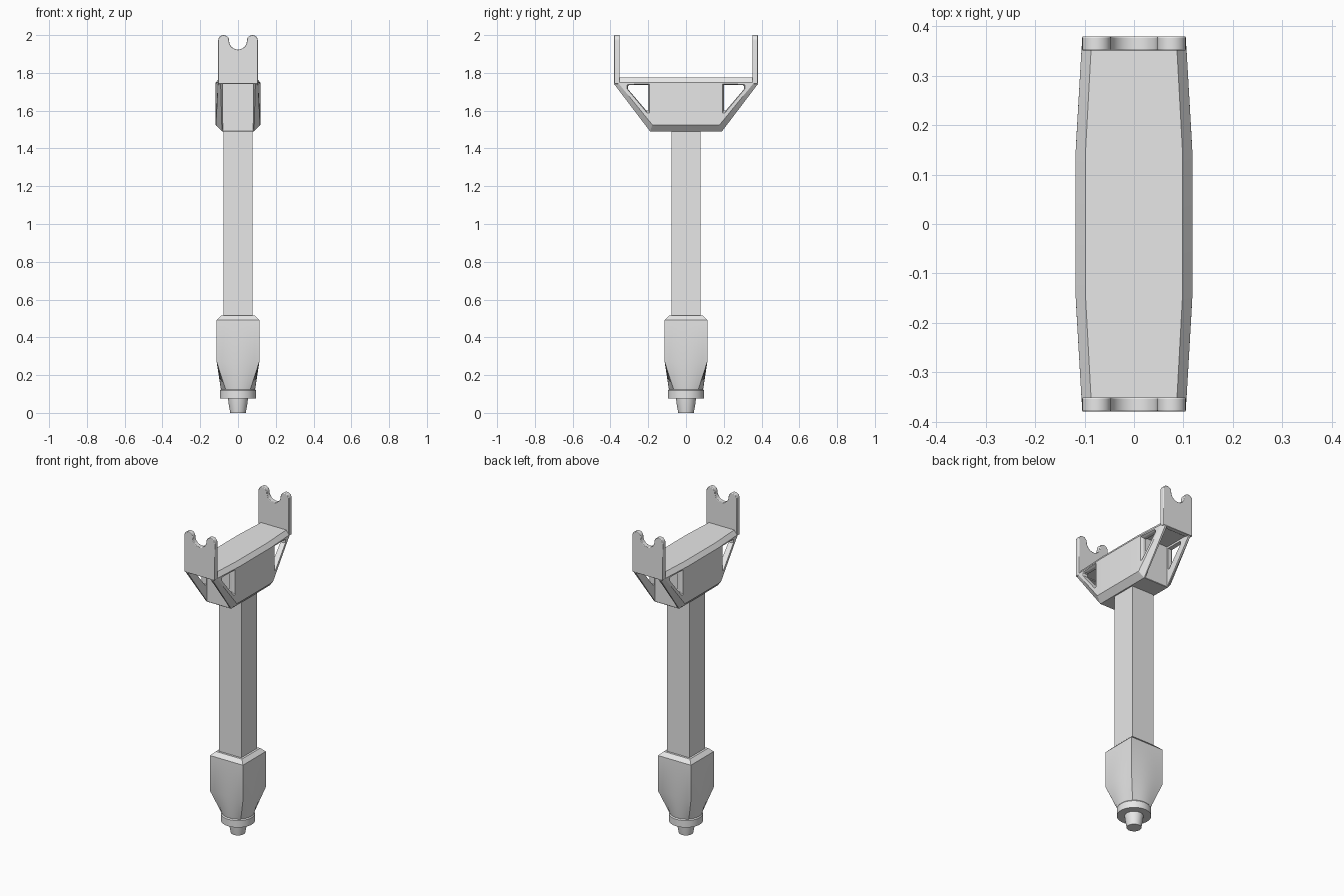
import bpy, bmesh, math
from mathutils import Vector

cube = bpy.data.objects.get("Cube")
if cube:
    bpy.data.objects.remove(cube, do_unlink=True)

grey = bpy.data.materials.new("plain_grey")
grey.use_nodes = True
colour = (0.8, 0.8, 0.8, 1)
grey.diffuse_color = colour
grey.node_tree.nodes["Principled BSDF"].inputs["Base Color"].default_value = colour


def finish(name, bm):
    bmesh.ops.recalc_face_normals(bm, faces=bm.faces)
    mesh = bpy.data.meshes.new(name)
    bm.to_mesh(mesh)
    bm.free()
    mesh.materials.append(grey)
    obj = bpy.data.objects.new(name, mesh)
    bpy.context.collection.objects.link(obj)
    return obj


def activate(obj):
    bpy.ops.object.select_all(action='DESELECT')
    obj.select_set(True)
    bpy.context.view_layer.objects.active = obj


def smooth(obj, angle=30):
    activate(obj)
    bpy.ops.object.shade_smooth_by_angle(angle=math.radians(angle))


def hull(name, points):
    """Convex solid around a set of points."""
    bm = bmesh.new()
    for p in points:
        bm.verts.new(p)
    res = bmesh.ops.convex_hull(bm, input=bm.verts)
    loose = [v for v in bm.verts if not v.link_faces]
    bmesh.ops.delete(bm, geom=loose, context='VERTS')
    bmesh.ops.dissolve_limit(bm, angle_limit=0.01, verts=bm.verts, edges=bm.edges)
    return finish(name, bm)


def box(name, x, y, z):
    return hull(name, [(a, b, c) for a in x for b in y for c in z])


def loft(name, sections, segments=48):
    """Stack of square or round rings, given as (z, half size, is_square)."""
    bm = bmesh.new()
    rings = []
    for z, half, square in sections:
        ring = []
        for i in range(segments):
            a = math.tau * i / segments
            c, s = math.cos(a), math.sin(a)
            r = half / max(abs(c), abs(s)) if square else half
            ring.append(bm.verts.new((r * c, r * s, z)))
        rings.append(ring)
    for low, high in zip(rings, rings[1:]):
        for i in range(segments):
            j = (i + 1) % segments
            bm.faces.new((low[i], low[j], high[j], high[i]))
    bm.faces.new(rings[0])
    bm.faces.new(rings[-1])
    obj = finish(name, bm)
    smooth(obj)
    return obj


def cut(target, cutter):
    cutter.hide_render = True
    mod = target.modifiers.new("cut", 'BOOLEAN')
    mod.operation = 'DIFFERENCE'
    mod.solver = 'EXACT'
    mod.object = cutter
    activate(target)
    bpy.ops.object.modifier_apply(modifier=mod.name)
    bpy.data.objects.remove(cutter, do_unlink=True)


def arc(cx, cz, r, start, end, steps=12):
    return [(cx + r * math.cos(math.radians(start + (end - start) * i / steps)),
             cz + r * math.sin(math.radians(start + (end - start) * i / steps)))
            for i in range(steps + 1)]


# Tip, collar, lower housing and post
loft("tip", [(0, 0.041, False), (0.05, 0.05, False), (0.08, 0.053, False)])
loft("collar", [(0.075, 0.096, False), (0.118, 0.096, False), (0.125, 0.091, False)])
loft("lower_housing", [(0.12, 0.09, False), (0.27, 0.113, True),
                       (0.492, 0.113, True), (0.515, 0.09, True)])
box("post", (-0.077, 0.077), (-0.077, 0.077), (0.5, 1.5))

# Cradle: chamfered boat-shaped body
corners = [(0.118, 0.15, 1.525), (0.118, 0.15, 1.748), (0.1165, 0.178, 1.525),
           (0.106, 0.36, 1.748), (0.085, 0.19, 1.49), (0.092, 0.38, 1.74),
           (0.098, 0.15, 1.775), (0.087, 0.352, 1.775)]
cradle = hull("cradle", [(sx * x, sy * y, z) for x, y, z in corners
                         for sx in (-1, 1) for sy in (-1, 1)])

# Open channel at each end, then flared triangular windows in the cheeks
window = [(0.2, 1.602), (0.21, 1.6), (0.308, 1.715), (0.308, 1.73),
          (0.302, 1.735), (0.2, 1.735)]
centre = Vector((0.245, 1.69))


def window_points(x, scale, sy):
    out = []
    for p in window:
        q = centre + (Vector(p) - centre) * scale
        out.append((x, sy * q.x, q.y))
    return out


for sy in (-1, 1):
    cut(cradle, box("channel_cutter", (-0.079, 0.079), (sy * 0.192, sy * 0.5), (1.4, 1.747)))
    for sx in (-1, 1):
        cut(cradle, hull("window_cutter", window_points(sx * 0.06, 1, sy)
                         + window_points(sx * 0.14, 1, sy)))
        cut(cradle, hull("flare_cutter", window_points(sx * 0.1, 1, sy)
                         + window_points(sx * 0.125, 1.25, sy)))
smooth(cradle, 20)

# Forked end plates
right_half = arc(0.076, 1.971, 0.029, 0, 180) + arc(0, 1.971, 0.047, 0, -90)[1:]
left_half = [(-x, z) for x, z in reversed(right_half[:-1])]
outline = [(-0.105, 1.742), (0.105, 1.742)] + right_half + left_half
for label, sy in (("front", -1), ("back", 1)):
    bm = bmesh.new()
    face = bm.faces.new([bm.verts.new((x, sy * 0.351, z)) for x, z in outline])
    moved = bmesh.ops.extrude_face_region(bm, geom=[face], use_keep_orig=True)["geom"]
    bmesh.ops.translate(bm, vec=(0, sy * 0.029, 0),
                        verts=[g for g in moved if isinstance(g, bmesh.types.BMVert)])
    plate = finish(label + "_fork_plate", bm)
    bevel = plate.modifiers.new("edge_bevel", 'BEVEL')
    bevel.width = 0.003
    bevel.segments = 2
    bevel.limit_method = 'ANGLE'
    bevel.angle_limit = math.radians(60)
    smooth(plate, 35)
